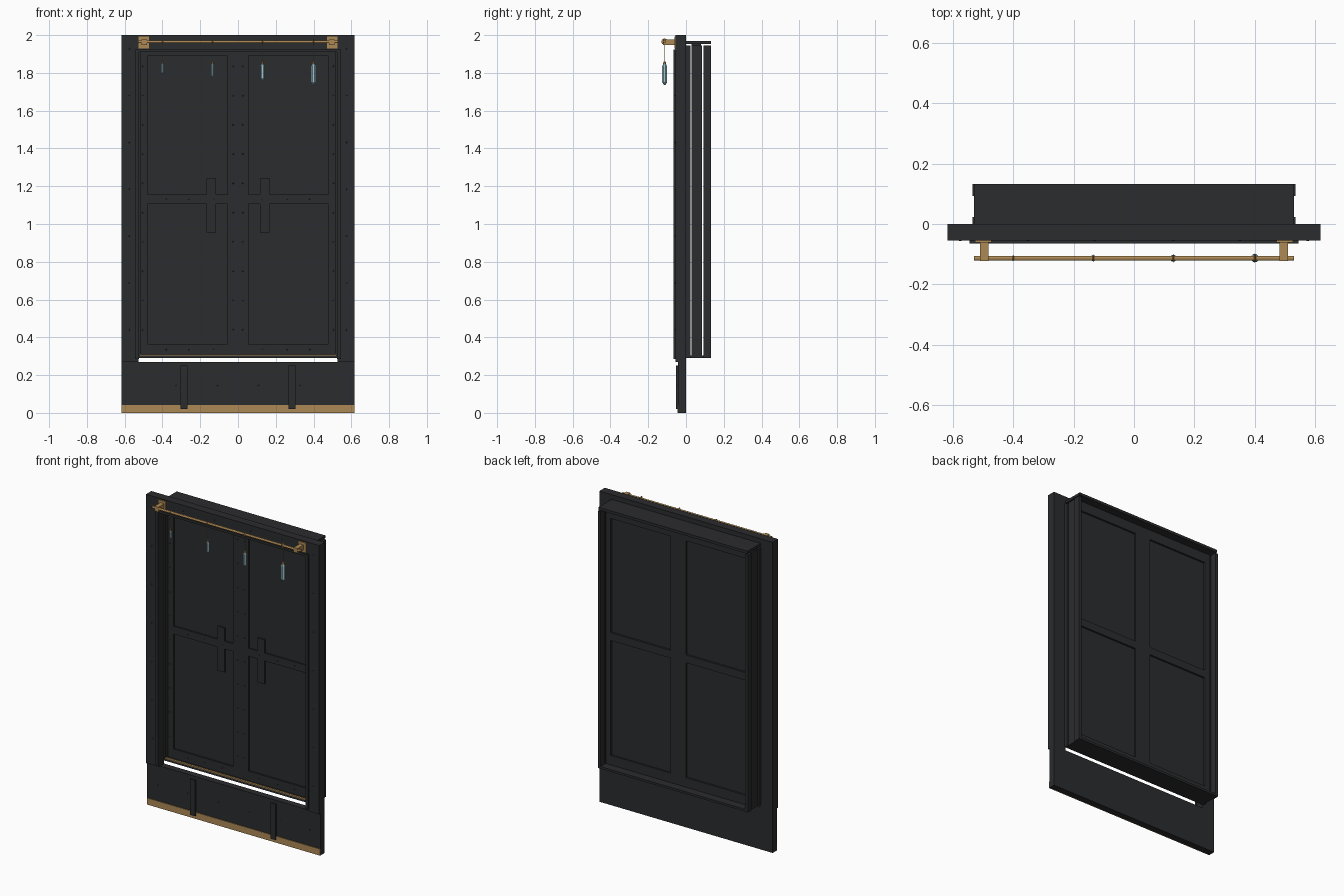
import bpy, bmesh, math
from mathutils import Matrix, Vector

cube = bpy.data.objects.get("Cube")
if cube:
    bpy.data.objects.remove(cube, do_unlink=True)


def material(name, color):
    m = bpy.data.materials.new(name)
    m.use_nodes = True
    rgba = (*color, 1)
    m.diffuse_color = rgba
    m.node_tree.nodes["Principled BSDF"].inputs["Base Color"].default_value = rgba
    return m


IRON = material("dark_iron", (0.024, 0.025, 0.027))
BRASS = material("brass", (0.42, 0.25, 0.09))
GLASS = material("pale_crystal", (0.36, 0.58, 0.65))


def finish(name, bm, mat):
    bmesh.ops.recalc_face_normals(bm, faces=bm.faces)
    me = bpy.data.meshes.new(name)
    bm.to_mesh(me)
    bm.free()
    me.materials.append(mat)
    ob = bpy.data.objects.new(name, me)
    bpy.context.collection.objects.link(ob)
    return ob


def boxes(name, spans, mat=IRON, mirror=False):
    """Boxes given as x, y, z (min, max) pairs; optionally mirrored across x."""
    bm = bmesh.new()
    for xs, ys, zs in spans:
        sides = [xs, (-xs[1], -xs[0])] if mirror else [xs]
        for x in sides:
            lo, hi = Vector((x[0], ys[0], zs[0])), Vector((x[1], ys[1], zs[1]))
            m = Matrix.Translation((lo + hi) / 2) @ Matrix.Diagonal((*(hi - lo), 1))
            bmesh.ops.create_cube(bm, size=1, matrix=m)
    return finish(name, bm, mat)


def surround(name, half, y, z, side, top):
    """Two uprights joined by a top rail."""
    inner = half - side
    boxes(name, [((-half, -inner), y, z), ((inner, half), y, z),
                 ((-inner, inner), y, (z[1] - top, z[1]))])


def lathe(name, profile, sides, mat, loc, axis="Z"):
    """Closed solid of revolution from (radius, height) points."""
    bm = bmesh.new()
    rings = []
    for r, h in profile:
        rings.append([bm.verts.new((r * math.cos(a), r * math.sin(a), h))
                      for a in (math.tau * (i + 0.5) / sides for i in range(sides))])
    for low, high in zip(rings, rings[1:]):
        for i in range(sides):
            j = (i + 1) % sides
            bm.faces.new((low[i], low[j], high[j], high[i]))
    bm.faces.new(rings[0])
    bm.faces.new(rings[-1])
    ob = finish(name, bm, mat)
    ob.location = loc
    if axis == "X":
        ob.rotation_euler.y = math.pi / 2
    return ob


# Front surround with raised inner bead
surround("front_surround", 0.617, (-0.055, 0), (0.27, 2), 0.09, 0.085)
surround("inner_bead", 0.545, (-0.065, -0.05), (0.285, 1.925), 0.02, 0.015)

# Side walls in three separated layers, with cap and sill
for label, half, y in (("front", 0.535, (0, 0.023)), ("middle", 0.53, (0.03, 0.086)),
                       ("back", 0.535, (0.092, 0.133))):
    boxes(label + "_jamb", [((0.515, half), y, (0.29, 1.945))], mirror=True)
boxes("top_cap", [((-0.53, 0.53), (0, 0.133), (1.953, 1.97))])
boxes("bottom_sill", [((-0.527, 0.527), (0, 0.133), (0.29, 0.304))])
boxes("sill_strip", [((-0.52, 0.52), (-0.002, 0.012), (0.304, 0.31))], BRASS)

# Door slab with raised stiles, post and rails on both faces
DOOR_Z = (0.304, 1.953)
boxes("door_slab", [((-0.52, 0.52), (0.04, 0.068), DOOR_Z)])
for label, y in (("front", (0.03, 0.04)), ("back", (0.068, 0.08))):
    boxes(label + "_rails", [((-0.515, 0.515), y, z) for z in
                             ((0.304, 0.365), (1.105, 1.155), (1.89, 1.953))])
    boxes(label + "_centre_post", [((-0.055, 0.055), y, DOOR_Z)])
    boxes(label + "_stiles", [((0.48, 0.52), y, DOOR_Z)], mirror=True)
boxes("handle_plates", [((0.117, 0.167), (0.029, 0.045), (0.955, 1.24))], mirror=True)

# Lower skirting board
boxes("skirting_board", [((-0.617, 0.617), (-0.042, 0), (0, 0.27))])
boxes("skirting_strip", [((-0.617, 0.617), (-0.046, -0.04), (0, 0.042))], BRASS)
boxes("skirting_ribs", [((0.268, 0.304), (-0.054, -0.04), (0.02, 0.25))], mirror=True)

# Rivets as shallow domes
spots = []
for sx in (-1, 1):
    for i in range(7):
        spots.append((sx * 0.575, -0.055, 0.44 + i * 0.248))
    for i in range(10):
        for x in (0.505, 0.025):
            spots.append((sx * x, 0.03, 0.44 + i * 0.155))
    for x in (0.13, 0.26, 0.38):
        for z in (0.335, 1.13):
            spots.append((sx * x, 0.03, z))
    for x in (0.11, 0.33, 0.54):
        spots.append((sx * x, -0.042, 0.145))
    for x in (0.13, 0.35):
        spots.append((sx * x, -0.055, 1.965))
bm = bmesh.new()
for p in spots:
    m = Matrix.Translation(p) @ Matrix.Diagonal((1, 0.6, 1, 1))
    bmesh.ops.create_icosphere(bm, subdivisions=1, radius=0.004, matrix=m)
finish("rivets", bm, IRON)

# Hanging rail on two brackets
RY, RZ = -0.113, 1.965
rail = lathe("hanging_rail", [(0.008, -0.53), (0.008, 0.53)], 12, BRASS, (0, RY, RZ), "X")
boxes("rail_brackets", [((0.472, 0.527), (-0.062, -0.05), (1.93, 1.993)),
                        ((0.482, 0.51), (-0.122, -0.055), (1.947, 1.978))],
      BRASS, mirror=True)

# Crystals of growing size hung on cords
for i, (x, r, bottom) in enumerate([(-0.4, 0.008, 1.795), (-0.135, 0.010, 1.775),
                                    (0.13, 0.012, 1.757), (0.4, 0.014, 1.735)]):
    top = 1.85
    lathe(f"rail_ring_{i}", [(0.004, -0.005), (r + 0.003, 0), (0.004, 0.005)], 12,
          BRASS, (x, RY, RZ), "X")
    lathe(f"cord_{i}", [(0.0012, top), (0.0012, RZ)], 6, BRASS, (x, RY, 0))
    lathe(f"crystal_cap_{i}", [(r * 0.7, top - 0.004), (r * 0.4, top + 0.01)], 8,
          BRASS, (x, RY, 0))
    lathe(f"crystal_{i}", [(r * 0.2, bottom), (r, bottom + r), (r, top - r),
                           (r * 0.5, top)], 8, GLASS, (x, RY, 0))

bpy.ops.object.select_all(action="DESELECT")
bpy.context.view_layer.objects.active = rail
rail.select_set(True)
bpy.ops.object.shade_smooth_by_angle()
